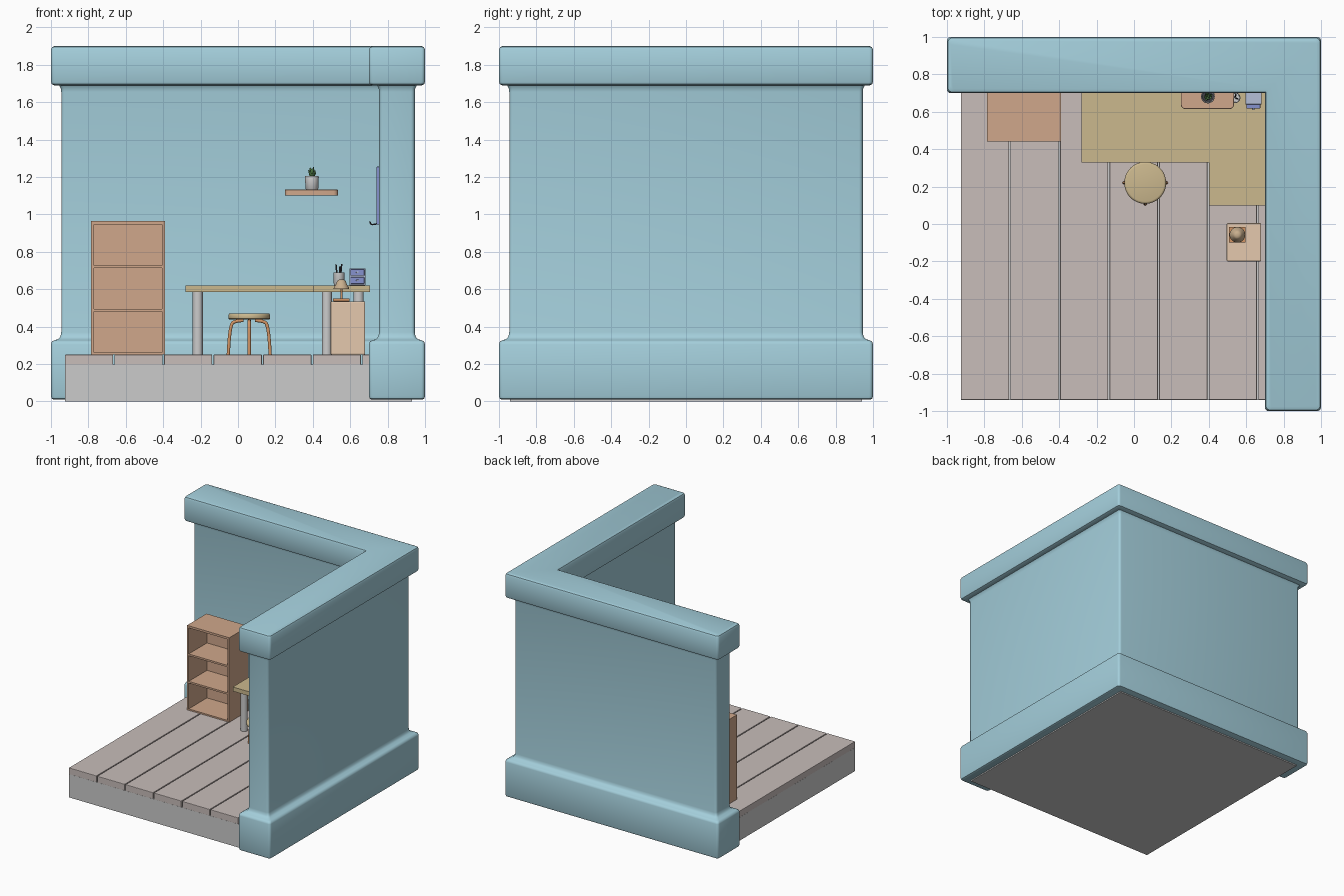
import bpy, bmesh
from math import sin, cos, pi, radians
from mathutils import Matrix, Vector

if "Cube" in bpy.data.objects:
    bpy.data.objects.remove(bpy.data.objects["Cube"])

mats = {}
COLORS = {
    "wall_blue": (0.37, 0.62, 0.71), "plank": (0.58, 0.51, 0.49), "wood": (0.63, 0.39, 0.26),
    "desk_wood": (0.60, 0.48, 0.27), "cabinet_wood": (0.78, 0.58, 0.42), "orange": (0.65, 0.30, 0.13),
    "blue": (0.24, 0.29, 0.62), "pale_blue": (0.46, 0.52, 0.68), "green": (0.08, 0.20, 0.06),
    "dark": (0.05, 0.05, 0.06), "white": (0.75, 0.75, 0.75), "shade": (0.58, 0.43, 0.27),
}


def finish(name, bm, color=None, bevel=0.0, smooth=True):
    bmesh.ops.recalc_face_normals(bm, faces=bm.faces)
    me = bpy.data.meshes.new(name)
    bm.to_mesh(me)
    bm.free()
    ob = bpy.data.objects.new(name, me)
    bpy.context.collection.objects.link(ob)
    paint(ob, color)
    if smooth:
        bpy.ops.object.select_all(action='DESELECT')
        ob.select_set(True)
        bpy.context.view_layer.objects.active = ob
        bpy.ops.object.shade_smooth_by_angle(angle=radians(40))
    if bevel:
        m = ob.modifiers.new("bevel", 'BEVEL')
        m.width, m.segments, m.limit_method = bevel, 2, 'ANGLE'
    return ob


def paint(ob, color):
    if color:
        if color not in mats:
            mats[color] = bpy.data.materials.new(color)
            mats[color].diffuse_color = (*COLORS[color], 1)
        ob.data.materials.append(mats[color])


def box(name, x, y, z, color=None, bevel=0.0):
    """Box from (min, max) ranges on each axis."""
    bm = bmesh.new()
    c = [(a + b) / 2 for a, b in (x, y, z)]
    s = [b - a for a, b in (x, y, z)]
    bmesh.ops.create_cube(bm, size=1, matrix=Matrix.Translation(c) @ Matrix.Diagonal((*s, 1)))
    return finish(name, bm, color, bevel, smooth=False)


def loft(name, rings, color=None, bevel=0.0, smooth=True):
    """Skin between rings with equal point counts, capped at both ends."""
    bm = bmesh.new()
    vs = [[bm.verts.new(p) for p in r] for r in rings]
    n = len(vs[0])
    for a, b in zip(vs, vs[1:]):
        for i in range(n):
            j = (i + 1) % n
            bm.faces.new((a[i], a[j], b[j], b[i]))
    bm.faces.new(vs[0][::-1])
    bm.faces.new(vs[-1])
    return finish(name, bm, color, bevel, smooth)


def lathe(name, center, profile, color=None, n=32):
    """Round part from (radius, z) points."""
    cx, cy = center
    return loft(name, [[(cx + r * cos(2 * pi * i / n), cy + r * sin(2 * pi * i / n), z)
                        for i in range(n)] for r, z in profile], color)


def tube(name, pts, radius, color, bezier=False):
    cu = bpy.data.curves.new(name, 'CURVE')
    cu.dimensions, cu.bevel_depth, cu.bevel_resolution, cu.use_fill_caps = '3D', radius, 3, True
    sp = cu.splines.new('NURBS' if bezier else 'POLY')
    sp.points.add(len(pts) - 1)
    for p, co in zip(sp.points, pts):
        p.co = (*co, 1)
    if bezier:
        sp.use_endpoint_u, sp.order_u = True, 3
    ob = bpy.data.objects.new(name, cu)
    bpy.context.collection.objects.link(ob)
    paint(ob, color)
    return ob


# L-shaped wall: moulded section swept round an inset L with rounded corners
CORNERS = [(-1, .70, 1, 1, 180), (.70, .70, 1, 1, None), (.70, -1, 1, 1, 180),
           (1, -1, -1, 1, 270), (1, 1, -1, -1, 0), (-1, 1, 1, -1, 90)]


def wall_ring(d, z, r=0.02):
    pts = []
    for x, y, sx, sy, a0 in CORNERS:
        x, y = x + sx * d, y + sy * d
        if a0 is None:
            pts.append((x, y, z))
            continue
        for k in range(5):
            a = radians(a0 + 22.5 * k)
            pts.append((x + sx * r + r * cos(a), y + sy * r + r * sin(a), z))
    return pts


section = [(.015, .01), (.004, .015), (0, .028), (0, .305), (.005, .319), (.018, .327), (.04, .334),
           (.051, .348), (.055, .37), (.055, 1.655), (.052, 1.675), (.045, 1.688), (.018, 1.69),
           (.005, 1.696), (0, 1.71), (0, 1.88), (.006, 1.894), (.02, 1.9)]
loft("walls", [wall_ring(d, z) for d, z in section], "wall_blue")

# Floor slab and planks
box("floor_slab", (-.925, .93), (-.94, .94), (0, .197))
for i in range(7):
    x = -.925 + i * .265
    box(f"floor_plank_{i+1}", (x, x + .257), (-.94, .94), (.195, .25), "plank", .003)

# Open bookcase
X0, X1, Y0, Y1 = -.785, -.39, .44, .70
for n, a in (("left", X0), ("right", X1 - .015)):
    box(f"bookcase_{n}_side", (a, a + .015), (Y0, Y1), (.25, .965), "wood")
for i, (a, b) in enumerate([(.25, .262), (.48, .495), (.712, .727), (.947, .965)]):
    box(f"bookcase_shelf_{i+1}", (X0 + .013, X1 - .013), (Y0 + .001, Y1), (a, b), "wood")
box("bookcase_back", (X0 + .01, X1 - .01), (Y1 - .015, Y1 - .001), (.252, .96), "wood")

# Corner desk with round legs
outline = [(-.28, .33), (.40, .33), (.40, .10), (.705, .10), (.705, .705), (-.28, .705)]
loft("desk_top", [[(x, y, z) for x, y in outline] for z in (.585, .621)], "desk_wood", smooth=False)
for i, c in enumerate([(-.215, .39), (-.215, .645), (.475, .16), (.645, .16), (.645, .645)]):
    lathe(f"desk_leg_{i+1}", c, [(.027, .25), (.027, .59)])

# Stool with four bent legs
SX, SY = .06, .22
lathe("stool_seat", (SX, SY), [(.104, .437), (.111, .442), (.112, .45), (.112, .462), (.107, .469), (.10, .471)],
      "desk_wood", 48)
for i in range(4):
    a = i * pi / 2
    path = [(.112, .25), (.108, .33), (.098, .405), (.082, .43), (.03, .433)]
    tube(f"stool_leg_{i+1}", [(SX + r * cos(a), SY + r * sin(a), z) for r, z in path], .009, "orange", True)

# Small cabinet and table lamp
box("cabinet", (.495, .68), (-.20, .005), (.25, .535), "cabinet_wood", .006)
box("lamp_base", (.508, .597), (-.10, -.015), (.535, .55), "orange", .003)
LC = (.553, -.058)
lathe("lamp_stem", LC, [(.006, .548), (.005, .64)], "orange", 16)
lathe("lamp_shade", LC, [(.036, .603), (.042, .60), (.041, .608), (.03, .625), (.023, .643), (.015, .65), (.006, .652)],
      "shade")

# Wall shelf with rounded front corners
r = .025
pts = [(.535, .76), (.25, .76)]
for cx, a0 in ((.25 + r, 180), (.535 - r, 270)):
    pts += [(cx + r * cos(radians(a0 + 18 * k)), .615 + r + r * sin(radians(a0 + 18 * k))) for k in range(6)]
loft("wall_shelf", [[(x, y, z) for x, y in pts] for z in (1.10, 1.132)], "wood", .003)

# Potted plant
P = (.395, .682)
lathe("plant_pot", P, [(.03, 1.132), (.034, 1.137), (.037, 1.20), (.035, 1.206), (.031, 1.205), (.030, 1.19)], "white")
lathe("plant_soil", P, [(.03, 1.188), (.03, 1.194)], "dark", 16)
for i in range(9):
    bm = bmesh.new()
    a, tilt, h = i * 2.4, (.15 + .06 * i), .062 - .003 * i
    m = (Matrix.Translation((*P, 1.193)) @ Matrix.Rotation(a, 4, 'Z') @ Matrix.Rotation(tilt, 4, 'Y')
         @ Matrix.Translation((0, 0, h / 2)) @ Matrix.Diagonal((.005, .010, h / 2, 1)))
    bmesh.ops.create_uvsphere(bm, u_segments=8, v_segments=6, radius=1, matrix=m)
    finish(f"plant_leaf_{i+1}", bm, "green")

# Pencil cup
C = (.54, .675)
lathe("pencil_cup", C, [(.026, .621), (.028, .625), (.029, .69), (.025, .69), (.024, .63)], "white")
for i, (dx, dy, h) in enumerate([(-.015, .004, .733), (.013, -.006, .735), (.004, .015, .72)]):
    tube(f"pencil_{i+1}", [(C[0] + dx * .4, C[1] + dy * .4, .632), (C[0] + dx * 1.1, C[1] + dy * 1.1, h)], .004, "dark")

# Little drawer box, upper drawer pulled out
box("drawer_box", (.595, .682), (.64, .72), (.621, .71), "pale_blue", .002)
for n, z, y in (("lower", .629, .636), ("upper", .672, .617)):
    box(f"{n}_drawer", (.602, .675), (y, .70), (z, z + .035), "blue", .002)
    box(f"{n}_drawer_knob", (.632, .645), (y - .007, y + .002), (z + .014, z + .022), "pale_blue", .002)

# Board on the right wall, with a row of hooks
box("wall_board", (.740, .757), (.20, .60), (.945, 1.255), "blue", .003)
for i in range(3):
    y = .28 + .12 * i
    tube(f"board_hook_{i+1}", [(.745, y, .95), (.72, y, .945), (.708, y, .95), (.705, y, .962)], .004, "dark")

for m in bpy.data.materials:
    if m.users and not m.is_grease_pencil:
        m.use_nodes = True
        m.node_tree.nodes["Principled BSDF"].inputs["Base Color"].default_value = m.diffuse_color
